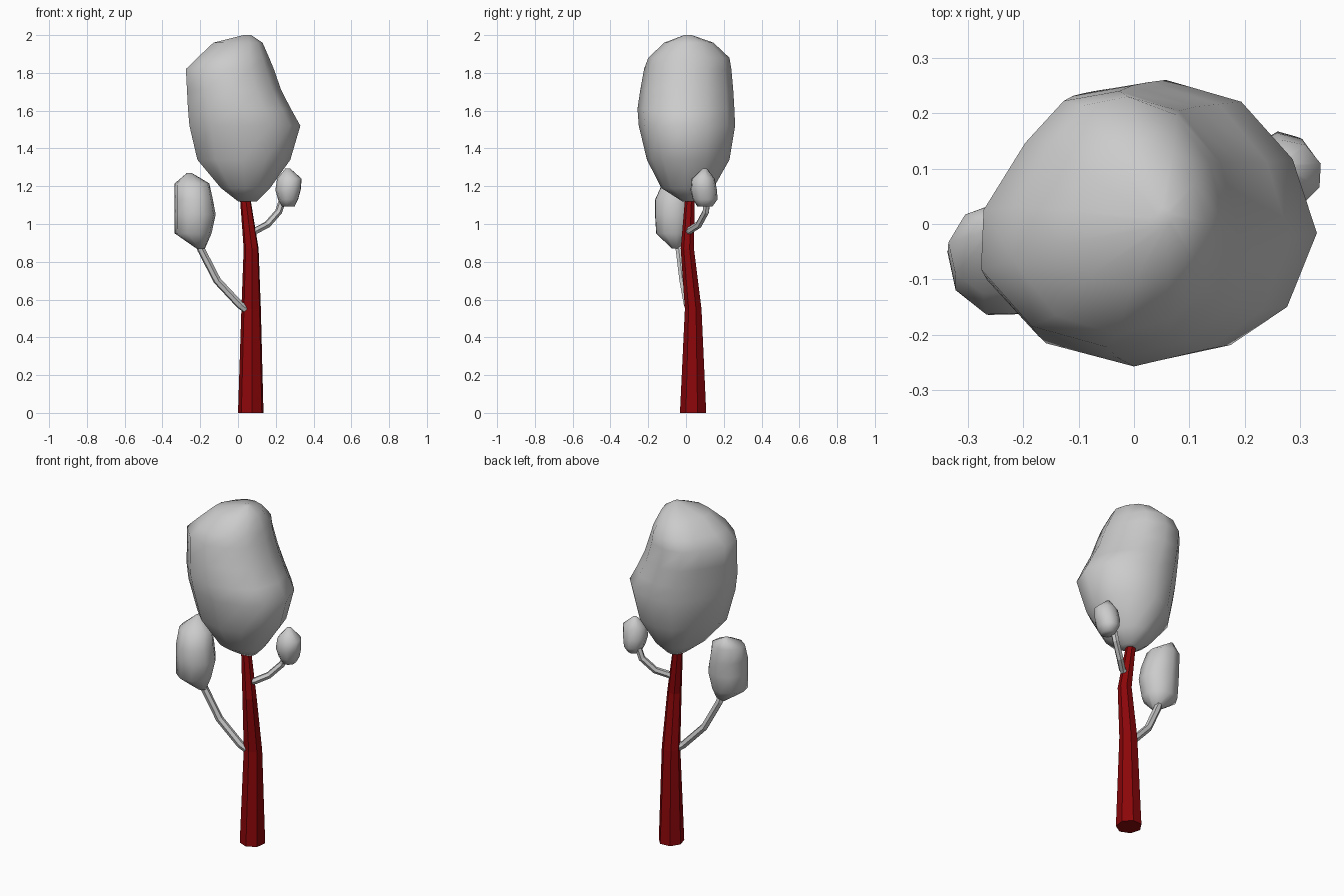
import bpy, bmesh, math


def ngon(sides, turn=0.0):
    return [(math.cos(turn + 2 * math.pi * i / sides),
             math.sin(turn + 2 * math.pi * i / sides)) for i in range(sides)]


def loft(name, rings, outline, smooth, mat=None):
    """Skin an outline stretched to rings given as (z, x0, x1, y0, y1)."""
    xs, ys = zip(*outline)
    sides = len(outline)

    def fit(v, vals, a, b):  # stretch the outline so it touches both limits
        return a + (b - a) * (v - min(vals)) / (max(vals) - min(vals))

    bm = bmesh.new()
    loops = [[bm.verts.new((fit(x, xs, x0, x1), fit(y, ys, y0, y1), z))
              for x, y in outline] for z, x0, x1, y0, y1 in rings]
    for lo, hi in zip(loops, loops[1:]):
        for i in range(sides):
            j = (i + 1) % sides
            bm.faces.new((lo[i], lo[j], hi[j], hi[i]))
    bm.faces.new(loops[0][::-1])
    bm.faces.new(loops[-1])
    for f in bm.faces:
        f.smooth = smooth
    me = bpy.data.meshes.new(name)
    bm.to_mesh(me)
    bm.free()
    ob = bpy.data.objects.new(name, me)
    bpy.context.collection.objects.link(ob)
    if mat:
        me.materials.append(mat)
    return ob


def branch(name, pts, radius):
    """Six-sided bent tube along a path."""
    cu = bpy.data.curves.new(name, 'CURVE')
    cu.dimensions = '3D'
    cu.bevel_depth = radius
    cu.bevel_resolution = 1
    cu.use_fill_caps = True
    sp = cu.splines.new('POLY')
    sp.points.add(len(pts) - 1)
    for p, co in zip(sp.points, pts):
        p.co = (*co, 1)
    sp.use_smooth = False
    ob = bpy.data.objects.new(name, cu)
    bpy.context.collection.objects.link(ob)


red = bpy.data.materials.new("red_bark")
red.diffuse_color = (0.26, 0.002, 0.003, 1)

# Trunk: faceted, tapering and slightly bent
loft("trunk", [
    (0.00, 0.000, 0.135, -0.032, 0.107),
    (0.55, 0.018, 0.121, -0.006, 0.082),
    (0.87, 0.030, 0.109, -0.028, 0.042),
    (1.17, 0.008, 0.060, -0.002, 0.046)], ngon(7, 0.3), False, red)

# Main crown: leans left at the top, bulges right low down
crown_outline = [(0.33, -0.02), (0.285, 0.115), (0.19, 0.22), (0.05, 0.26),
                 (-0.08, 0.24), (-0.17, 0.155), (-0.267, 0.02), (-0.273, -0.1),
                 (-0.155, -0.215), (0.02, -0.257), (0.17, -0.225), (0.275, -0.155)]
loft("main_crown", [
    (1.12, 0.00, 0.10, -0.02, 0.07),
    (1.19, -0.09, 0.17, -0.13, 0.145),
    (1.34, -0.215, 0.277, -0.207, 0.23),
    (1.52, -0.257, 0.33, -0.25, 0.26),
    (1.61, -0.265, 0.28, -0.257, 0.256),
    (1.71, -0.27, 0.228, -0.242, 0.25),
    (1.82, -0.276, 0.19, -0.222, 0.24),
    (1.88, -0.215, 0.165, -0.2, 0.23),
    (1.96, -0.13, 0.13, -0.115, 0.145),
    (2.00, 0.03, 0.07, -0.01, 0.03)], crown_outline, True)

# Side leaf clumps
loft("left_clump", [
    (0.87, -0.22, -0.175, -0.075, -0.03),
    (0.95, -0.335, -0.14, -0.158, 0.025),
    (1.05, -0.337, -0.118, -0.164, 0.04),
    (1.13, -0.336, -0.133, -0.163, 0.042),
    (1.215, -0.335, -0.152, -0.125, 0.038),
    (1.27, -0.27, -0.245, -0.02, 0.015)], ngon(9, 0.2), True)
loft("right_clump", [
    (1.093, 0.23, 0.30, 0.06, 0.14),
    (1.13, 0.212, 0.318, 0.036, 0.167),
    (1.18, 0.198, 0.332, 0.024, 0.164),
    (1.24, 0.207, 0.337, 0.03, 0.152),
    (1.295, 0.252, 0.275, 0.09, 0.11)], ngon(9, 0.3), True)

# Branches carrying the clumps
branch("left_branch", [(0.04, 0.02, 0.55), (0.01, 0.008, 0.572), (-0.11, -0.015, 0.70),
                       (-0.195, -0.035, 0.865), (-0.21, -0.045, 0.92)], 0.021)
branch("right_branch", [(0.07, 0.012, 0.955), (0.10, 0.022, 0.968), (0.155, 0.068, 0.997),
                        (0.215, 0.105, 1.065), (0.24, 0.112, 1.14)], 0.019)
